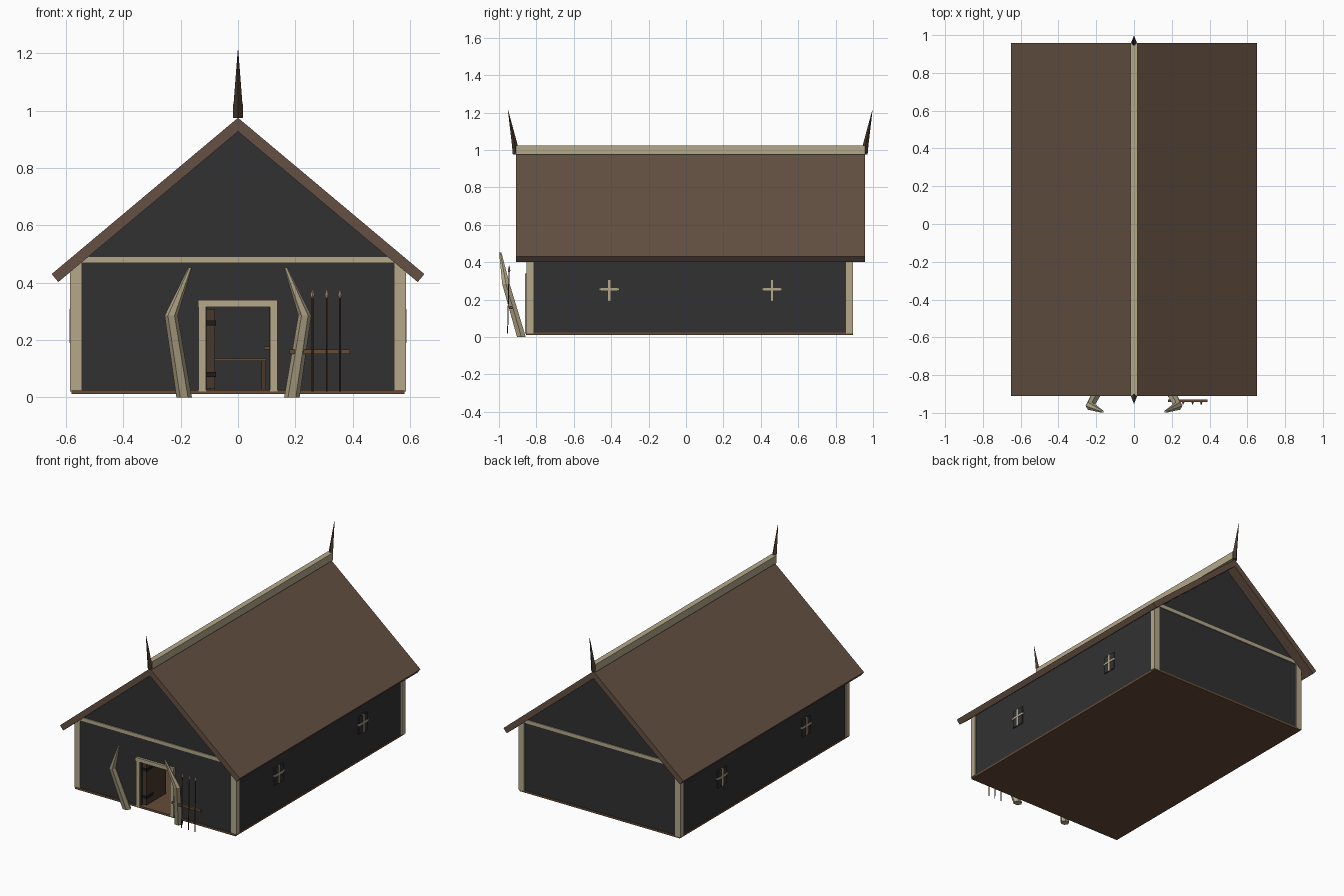
import bpy, bmesh, math

if "Cube" in bpy.data.objects:
    bpy.data.objects.remove(bpy.data.objects["Cube"])


def material(name, r, g, b):
    m = bpy.data.materials.new(name)
    lin = [((c / 255 + 0.055) / 1.055) ** 2.4 for c in (r, g, b)]
    m.diffuse_color = (*lin, 1)
    m.use_nodes = True
    m.node_tree.nodes["Principled BSDF"].inputs["Base Color"].default_value = m.diffuse_color
    return m


ROOF = material("roof brown", 100, 80, 66)
WALL = material("charcoal wall", 49, 49, 50)
BEAM = material("pale timber", 180, 168, 138)
DARK = material("dark brown wood", 70, 55, 44)
FLOOR = material("floor brown", 102, 76, 56)
IRON = material("black iron", 28, 28, 29)


def finish(name, bm, mat):
    bmesh.ops.recalc_face_normals(bm, faces=bm.faces)
    me = bpy.data.meshes.new(name)
    bm.to_mesh(me)
    bm.free()
    me.materials.append(mat)
    ob = bpy.data.objects.new(name, me)
    bpy.context.collection.objects.link(ob)
    return ob


def box(name, x, y, z, mat):
    """Box from (min, max) ranges."""
    bm = bmesh.new()
    bmesh.ops.create_cube(bm, size=1)
    for v in bm.verts:
        v.co = [(a + b) / 2 + c * (b - a) for c, (a, b) in zip(v.co, (x, y, z))]
    return finish(name, bm, mat)


def prism(name, profile, y0, y1, mat):
    """Extrude an x-z profile along y."""
    bm = bmesh.new()
    face = bm.faces.new([bm.verts.new((x, y0, z)) for x, z in profile])
    out = bmesh.ops.extrude_face_region(bm, geom=[face])
    for v in out["geom"]:
        if isinstance(v, bmesh.types.BMVert):
            v.co.y = y1
    return finish(name, bm, mat)


def loft(name, rings, sides, mat):
    """Join horizontal rings given as (x, y, z, radius)."""
    bm = bmesh.new()
    loops = []
    for x, y, z, r in rings:
        angles = [2 * math.pi * i / sides for i in range(sides)]
        loops.append([bm.verts.new((x + r * math.cos(a), y + r * math.sin(a), z))
                      for a in angles])
    for a, b in zip(loops, loops[1:]):
        for i in range(sides):
            j = (i + 1) % sides
            bm.faces.new((a[i], a[j], b[j], b[i]))
    bm.faces.new(loops[0])
    bm.faces.new(loops[-1])
    return finish(name, bm, mat)


# Floor and hollow shell
box("floor", (-.58, .58), (-.855, .892), (.012, .025), FLOOR)
gable = [(.58, .02), (.58, .455), (0, .94), (-.58, .455), (-.58, .02)]
doorway = [(-.11, .02), (-.11, .315), (.11, .315), (.11, .02)]
prism("front_wall", gable + doorway, -.847, -.817, WALL)
prism("back_wall", gable, .857, .887, WALL)
for s, side in ((-1, "left"), (1, "right")):
    xs = sorted((s * .55, s * .578))
    box(side + "_wall", xs, (-.83, .87), (.02, .47), WALL)

# Roof slab with overhanging eaves
prism("roof", [(0, .975), (.65, .43), (.627, .402), (0, .927),
               (-.627, .402), (-.65, .43)], -.91, .957, ROOF)

# Ridge beam, gable spikes
box("ridge_beam", (-.018, .018), (-.91, .958), (.975, 1.024), BEAM)
for name, y, d in (("front_spike", -.908, -1), ("back_spike", .953, 1)):
    loft(name, [(0, y, .975, .018), (0, y + d * .008, 1.03, .015),
                (0, y + d * .043, 1.21, .001)], 4, DARK)

# Corner posts and tie beams
for end, y0, y1 in (("front", -.853, -.815), ("back", .855, .893)):
    for s, side in ((-1, "left"), (1, "right")):
        box(f"{end}_{side}_post", sorted((s * .545, s * .586)), (y0, y1), (.02, .47), BEAM)
    box(end + "_tie_beam", (-.55, .55), (y0, y1), (.468, .491), BEAM)

# Side windows with crossbars
for s, side in ((-1, "left"), (1, "right")):
    for n, y in (("front", -.41), ("rear", .46)):
        name = f"{side}_{n}_window"
        box(name, sorted((s * .575, s * .585)), (y - .045, y + .045), (.192, .306), WALL)
        xs = sorted((s * .58, s * .588))
        box(name + "_upright", xs, (y - .006, y + .006), (.19, .308), BEAM)
        box(name + "_crossbar", xs, (y - .054, y + .054), (.249, .261), BEAM)

# Door frame and the door standing open inward
for s, side in ((-1, "left"), (1, "right")):
    box(side + "_door_jamb", sorted((s * .112, s * .137)), (-.86, -.81), (.02, .32), BEAM)
box("door_lintel", (-.14, .138), (-.862, -.81), (.315, .34), BEAM)
box("door_leaf", (-.11, -.08), (-.83, -.63), (.03, .308), DARK)
for i, z in enumerate((.07, .25)):
    box(f"door_hinge_{i}", (-.112, -.076), (-.836, -.76), (z, z + .018), IRON)
box("door_latch", (.09, .112), (-.83, -.80), (.166, .178), FLOOR)

# Table inside
box("table_top", (-.1, .1), (-.5, .1), (.127, .136), FLOOR)
for x in (-.09, .09):
    for y in (-.48, .08):
        box("table_leg", (x - .008, x + .008), (y - .008, y + .008), (.02, .13), DARK)

# Curved tusk posts flanking the door
for s, side in ((-1, "left"), (1, "right")):
    loft(side + "_tusk", [(s * .188, -.88, 0, .027), (s * .233, -.963, .285, .023),
                          (s * .167, -.993, .452, .007)], 6, BEAM)

# Spear rack
box("spear_rack_bar", (.18, .39), (-.943, -.928), (.151, .166), FLOOR)
for i, x in enumerate((.26, .31, .356)):
    loft(f"spear_shaft_{i}", [(x, -.954, .02, .003), (x, -.946, .355, .003)], 6, DARK)
    loft(f"spear_tip_{i}", [(x, -.946, .347, .004), (x, -.946, .356, .007),
                            (x, -.945, .383, .001)], 4, BEAM)
